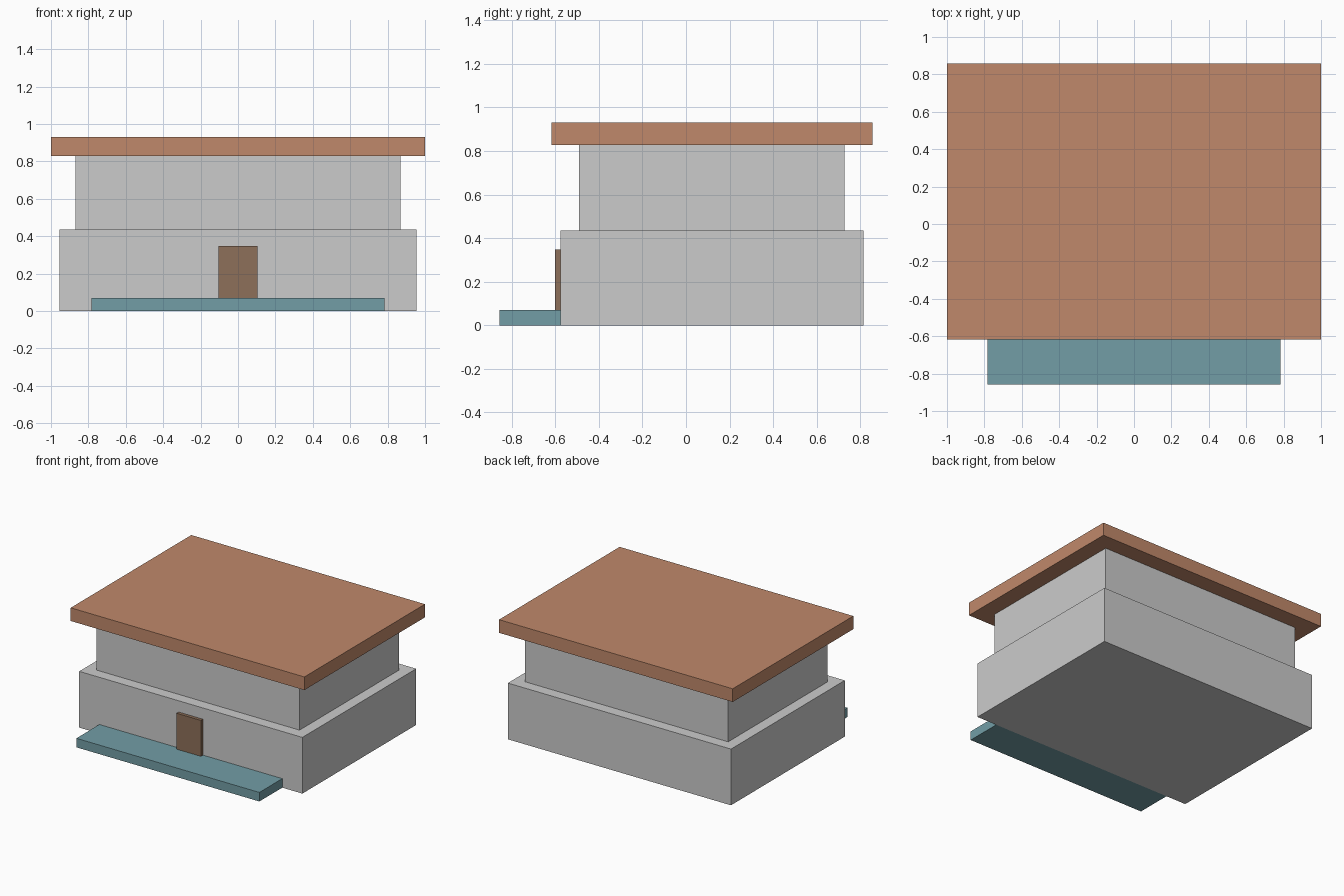
import bpy

if "Cube" in bpy.data.objects:
    bpy.data.objects.remove(bpy.data.objects["Cube"])


def material(name, rgb):
    m = bpy.data.materials.new(name)
    m.diffuse_color = (*rgb, 1)
    m.use_nodes = True
    m.node_tree.nodes["Principled BSDF"].inputs["Base Color"].default_value = m.diffuse_color
    return m


def box(name, x_half, y, z, mat=None):
    """Box centred on x = 0, spanning the given y and z ranges."""
    bpy.ops.mesh.primitive_cube_add(size=1, location=(0, sum(y) / 2, sum(z) / 2))
    ob = bpy.context.object
    ob.name = name
    ob.scale = (2 * x_half, y[1] - y[0], z[1] - z[0])
    bpy.ops.object.transform_apply(location=False, rotation=False, scale=True)
    if mat:
        ob.data.materials.append(mat)
    return ob


terracotta = material("terracotta", (0.53, 0.25, 0.145))
teal = material("teal", (0.17, 0.34, 0.38))
brown = material("brown", (0.27, 0.16, 0.10))

# Stepped walls
box("lower_storey", 0.955, (-0.577, 0.814), (0, 0.435))
box("upper_storey", 0.87, (-0.49, 0.727), (0.435, 0.828))

# Overhanging flat roof
box("roof", 1.0, (-0.617, 0.857), (0.828, 0.93), terracotta)

# Front porch and door
box("porch", 0.783, (-0.857, -0.577), (0, 0.07), teal)
box("door", 0.104, (-0.602, -0.577), (0.07, 0.348), brown)
